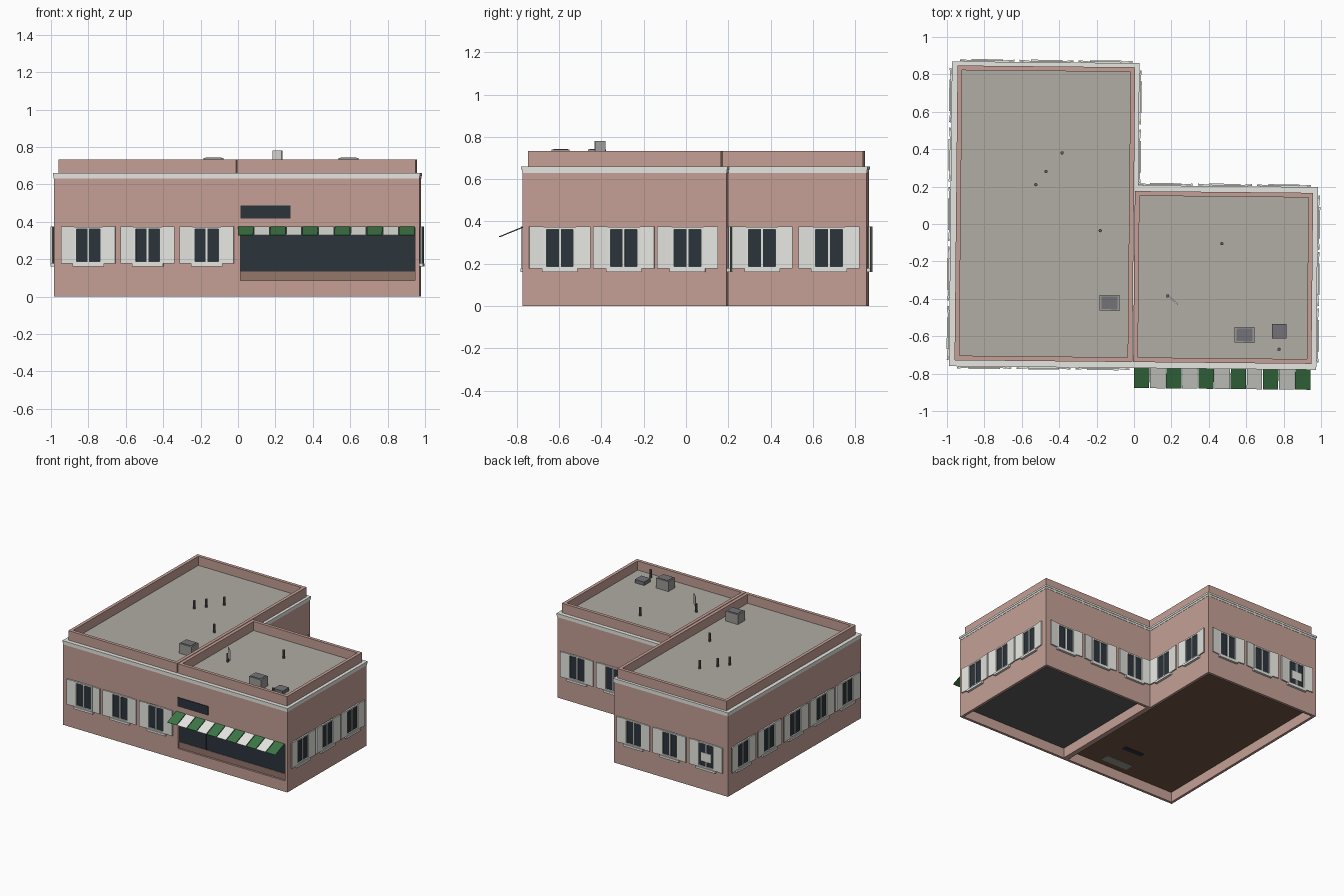
import bpy, bmesh, math
from mathutils import Matrix, Vector

default = bpy.data.objects.get("Cube")
if default:
    bpy.data.objects.remove(default, do_unlink=True)


def material(name, rgb):
    lin = [((c / 255 + 0.055) / 1.055) ** 2.4 for c in rgb] + [1.0]
    m = bpy.data.materials.new(name)
    m.use_nodes = True
    m.diffuse_color = lin
    m.node_tree.nodes["Principled BSDF"].inputs["Base Color"].default_value = lin
    return m


WALL = material("salmon wall", (197, 160, 150))
WHITE = material("off white trim", (230, 230, 225))
ROOF = material("roof gravel", (176, 173, 164))
GLASS = material("dark glass", (43, 52, 59))
GREEN = material("awning green", (60, 118, 68))
BROWN = material("brown panel", (150, 119, 108))
SLATE = material("slate floor", (94, 94, 97))
WOOD = material("wood floor", (114, 88, 68))
VENT = material("vent grey", (156, 155, 150))
DARK = material("dark metal", (114, 114, 121))

TURN = Matrix.Rotation(-0.01, 4, 'Z')   # whole building sits slightly turned


def finish(name, bm, mats):
    bmesh.ops.recalc_face_normals(bm, faces=bm.faces)
    me = bpy.data.meshes.new(name)
    bm.to_mesh(me)
    bm.free()
    for m in mats:
        me.materials.append(m)
    ob = bpy.data.objects.new(name, me)
    ob.matrix_world = TURN
    bpy.context.collection.objects.link(ob)
    return ob


def add_box(bm, lo, hi, slot=0, mat=Matrix()):
    lo, hi = Vector(lo), Vector(hi)
    place = mat @ Matrix.Translation((lo + hi) / 2) @ Matrix.Diagonal((*(hi - lo), 1))
    verts = bmesh.ops.create_cube(bm, size=1, matrix=place)["verts"]
    for f in {f for v in verts for f in v.link_faces}:
        f.material_index = slot


def box(name, lo, hi, mat):
    bm = bmesh.new()
    add_box(bm, lo, hi)
    return finish(name, bm, [mat])


def grow(rect, d):
    x0, y0, x1, y1 = rect
    return x0 - d, y0 - d, x1 + d, y1 + d


def ring(name, rect, t, z0, z1, mat):
    """Rectangular hollow frame with wall thickness t."""
    bm = bmesh.new()
    loops = []
    for inset, z in ((0, z0), (0, z1), (t, z1), (t, z0)):
        x0, y0, x1, y1 = grow(rect, -inset)
        loops.append([bm.verts.new((x, y, z)) for x, y in
                      ((x0, y0), (x1, y0), (x1, y1), (x0, y1))])
    for a, b in zip(loops, loops[1:] + loops[:1]):
        for i in range(4):
            j = (i + 1) % 4
            bm.faces.new((a[i], a[j], b[j], b[i]))
    return finish(name, bm, [mat])


# Two wings: walls, floor, cornice, parapet and roof
FRONT, BACK, SIDE, MID, NOTCH = -0.765, 0.855, 0.977, 0.016, 0.202
wings = {
    "long_wing": ((-SIDE, FRONT, MID, BACK), (-0.952, -0.738, -0.002, 0.838), WOOD),
    "shop_wing": ((MID, FRONT, SIDE, NOTCH), (0.003, -0.738, 0.956, 0.176), SLATE),
}
walls = {}
for name, (rect, par, floor) in wings.items():
    walls[name] = ring(name + "_walls", rect, 0.02, 0, 0.64, WALL)
    ring(name + "_cornice_lower", grow(rect, 0.002), 0.03, 0.63, 0.647, WHITE)
    ring(name + "_cornice_upper", grow(rect, 0.005), 0.035, 0.645, 0.66, WHITE)
    ring(name + "_parapet", par, 0.025, 0.62, 0.734, WALL)
    x0, y0, x1, y1 = grow(par, -0.012)
    box(name + "_roof", (x0, y0, 0.63), (x1, y1, 0.663), ROOF)
    x0, y0, x1, y1 = grow(rect, -0.015)
    box(name + "_floor", (x0, y0, 0.078), (x1, y1, 0.085), floor)

# Panels on the underside of the long wing floor
box("floor_grey_panel", (-0.5, -0.695, 0.075), (-0.27, -0.625, 0.08), VENT)
box("floor_dark_panel", (-0.46, -0.485, 0.075), (-0.29, -0.445, 0.08), GLASS)

# Shop front opening cut through the wall
S0, S1 = 0.022, 0.957
cutter = box("shop_opening_cutter", (S0, FRONT - 0.05, 0.085), (S1 - 0.002, FRONT + 0.03, 0.37), WALL)
cutter.hide_render = True
cutter.hide_set(True)
cut = walls["shop_wing"].modifiers.new("opening", 'BOOLEAN')
cut.operation = 'DIFFERENCE'
cut.solver = 'EXACT'
cut.object = cutter
yg = FRONT + 0.018
box("shop_base_panel", (S0 - 0.005, yg - 0.004, 0.082), (S1 + 0.005, yg + 0.02, 0.133), BROWN)
box("shop_glass", (S0 - 0.005, yg, 0.13), (S1 + 0.005, yg + 0.01, 0.38), GLASS)
bm = bmesh.new()
for i in range(1, 4):
    x = S0 + (S1 - S0) * i / 4
    add_box(bm, (x - 0.003, yg - 0.003, 0.133), (x + 0.003, yg + 0.002, 0.37))
finish("shop_mullions", bm, [GLASS])
box("sign_plate", (0.022, FRONT - 0.005, 0.418), (0.288, FRONT + 0.002, 0.488), GLASS)

# Striped sloping awning made of separate slats
bm = bmesh.new()
slope = Matrix.Translation((0.008, FRONT, 0.375)) @ Matrix.Rotation(0.39, 4, 'X')
for i in range(11):
    add_box(bm, (i * 0.0862, -0.121, -0.002), (i * 0.0862 + 0.082, 0, 0), i % 2, slope)
finish("awning", bm, [GREEN, WHITE])


# Shuttered windows; local x runs along the wall and -y points outward
def window(name, x, y, degrees, notice=False):
    m = Matrix.Translation((x, y, 0)) @ Matrix.Rotation(math.radians(degrees), 4, 'Z')
    bm = bmesh.new()
    lo, hi, half = 0.177, 0.373, 0.077
    add_box(bm, (-half, -0.003, lo), (half, 0.002, hi), 1, m)            # glass
    add_box(bm, (-half, -0.012, hi - 0.011), (half, 0, hi), 0, m)        # head
    add_box(bm, (-half, -0.012, lo), (half, 0, lo + 0.011), 0, m)        # bottom rail
    add_box(bm, (-0.005, -0.010, lo), (0.005, 0, hi), 0, m)              # mullion
    add_box(bm, (-half - 0.007, -0.018, 0.16), (half + 0.007, 0, lo), 0, m)   # sill
    if notice:
        add_box(bm, (-0.045, -0.012, 0.225), (0.045, -0.008, 0.295), 0, m)    # notice sheet
    for s in (-1, 1):
        inner = sorted((s * half, s * (half - 0.014)))
        add_box(bm, (inner[0], -0.012, lo), (inner[1], 0, hi), 0, m)     # jamb
        hinge = m @ Matrix.Translation((s * half, -0.006, 0)) @ Matrix.Rotation(-s * 0.09, 4, 'Z')
        leaf = sorted((0, s * 0.068))
        add_box(bm, (leaf[0], -0.005, lo), (leaf[1], 0.004, hi + 0.002), 0, hinge)  # shutter
    finish(name, bm, [WHITE, GLASS])


for i, x in enumerate((-0.793, -0.476, -0.16)):
    window(f"front_window_{i}", x, FRONT, 0)
    window(f"back_window_{i}", x, BACK, 180, notice=(i == 0))
    window(f"shop_back_window_{i}", x + 0.96, NOTCH, 180)
    window(f"shop_side_window_{i}", SIDE, -0.587 + 0.302 * i, 90)
for i in range(2):
    window(f"notch_window_{i}", MID, 0.36 + 0.317 * i, 90)
for i in range(5):
    window(f"side_window_{i}", -SIDE, 0.043 + 0.318 * (i - 2), -90)

# Roof units with a dark grille on top
for name, x, y in (("long_wing_vent", -0.127, -0.423), ("shop_wing_vent", 0.597, -0.587)):
    box(name, (x - 0.053, y - 0.042, 0.65), (x + 0.053, y + 0.042, 0.74), VENT)
    box(name + "_grille", (x - 0.042, y - 0.034, 0.738), (x + 0.042, y + 0.034, 0.743), DARK)
box("roof_hatch", (0.743, -0.605, 0.65), (0.822, -0.527, 0.69), DARK)

# Roof pipes
pipes = ((-0.388, 0.376), (-0.473, 0.276), (-0.527, 0.205), (-0.18, -0.037),
         (0.471, -0.1), (0.184, -0.383), (0.782, -0.662))
bm = bmesh.new()
for x, y in pipes:
    bmesh.ops.create_cone(bm, cap_ends=True, segments=8, radius1=0.009, radius2=0.009,
                          depth=0.075, matrix=Matrix.Translation((x, y, 0.69)))
finish("roof_pipes", bm, [SLATE])

# Thin dish panel beside a pipe
bm = bmesh.new()
add_box(bm, (-0.034, -0.003, 0.7), (0.034, 0.003, 0.78), 0,
        Matrix.Translation((0.214, -0.405, 0)) @ Matrix.Rotation(-0.75, 4, 'Z'))
finish("dish_panel", bm, [WHITE])
